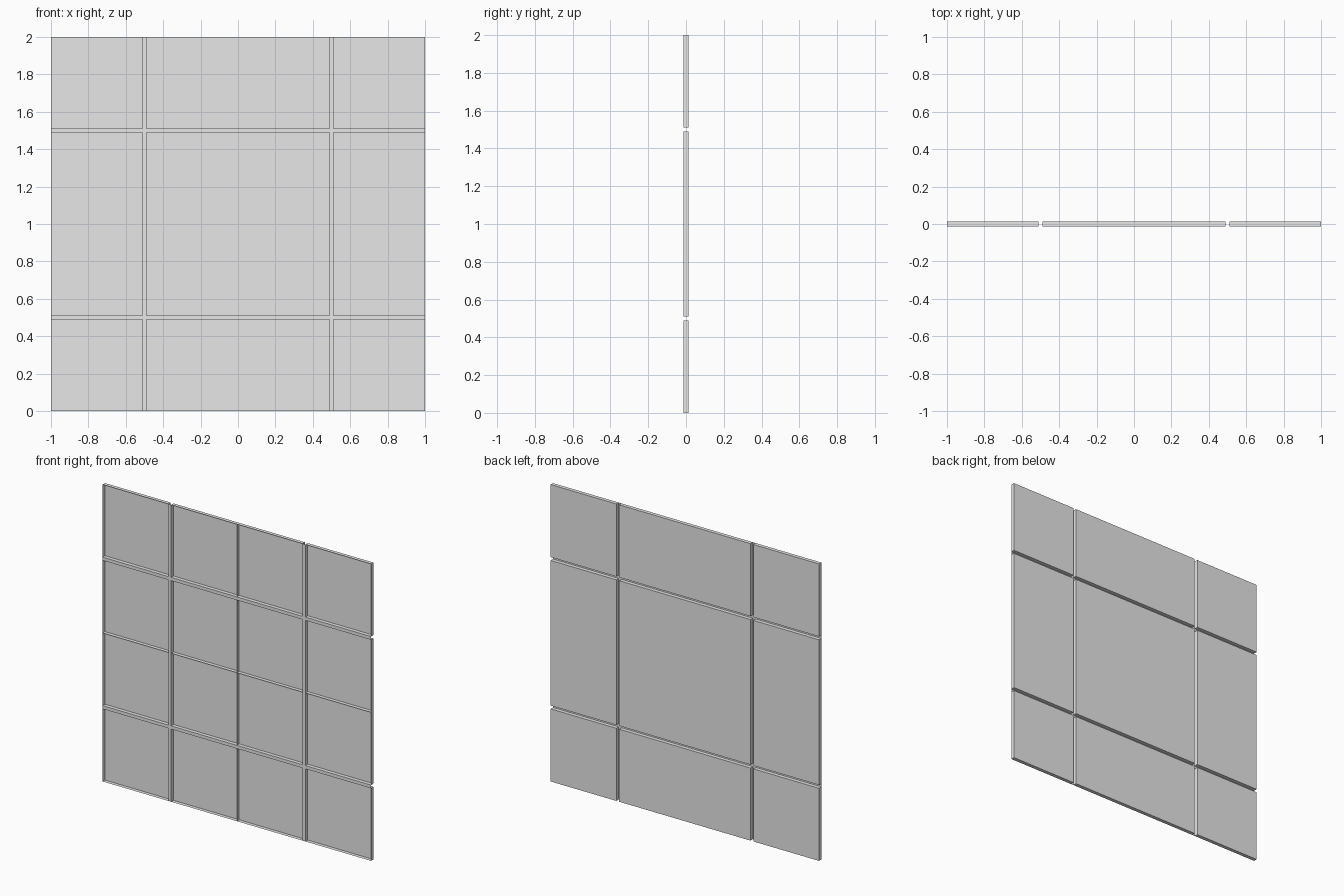
import bpy
import bmesh

cube = bpy.data.objects.get("Cube")
if cube:
    bpy.data.objects.remove(cube, do_unlink=True)

HALF = 0.0125      # half of the sheet depth
BEVEL = 0.025      # width of the sloping sides
STRIP = 0.011      # half width of the flat strips

grey = bpy.data.materials.new("light_grey")
grey.use_nodes = True
colour = (0.8, 0.8, 0.8, 1)
grey.diffuse_color = colour
grey.node_tree.nodes["Principled BSDF"].inputs["Base Color"].default_value = colour

# Panel edges along one axis, with flat strips at the quarter lines
edges = [-1, -0.5 - STRIP, -0.5 + STRIP, 0, 0.5 - STRIP, 0.5 + STRIP, 1]

# Flat sheet of rim cells; panels and strips alternate
bm = bmesh.new()
grid = [[bm.verts.new((x, -HALF, z + 1)) for x in edges] for z in edges]
panels = []
strips = (1, 4)
for j in range(len(edges) - 1):
    for i in range(len(edges) - 1):
        face = bm.faces.new((grid[j][i], grid[j][i + 1],
                             grid[j + 1][i + 1], grid[j + 1][i]))
        if i not in strips and j not in strips:
            panels.append(face)

# Sink every panel backwards with sloping sides
bmesh.ops.inset_individual(bm, faces=panels, thickness=BEVEL, use_even_offset=True)
for face in panels:
    for v in face.verts:
        v.co.y = HALF

mesh = bpy.data.meshes.new("coffered_panel")
bm.to_mesh(mesh)
bm.free()
mesh.materials.append(grey)
panel = bpy.data.objects.new("coffered_panel", mesh)
bpy.context.collection.objects.link(panel)
